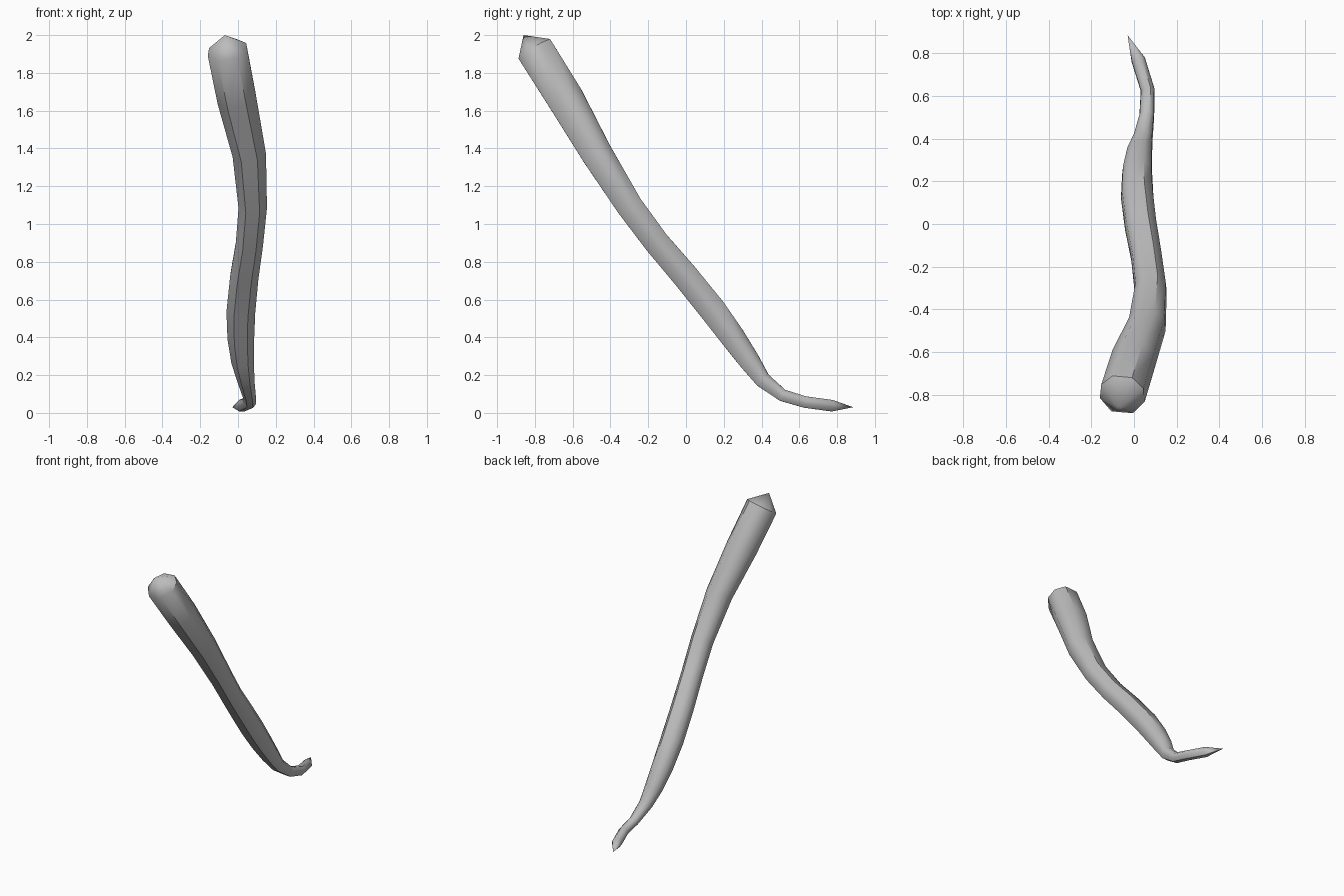
import bpy, bmesh, math
from mathutils import Vector

cube = bpy.data.objects.get("Cube")
if cube:
    bpy.data.objects.remove(cube, do_unlink=True)

# Plain grey material
grey = bpy.data.materials.new("grey")
grey.use_nodes = True
colour = (0.5, 0.5, 0.5, 1)
grey.diffuse_color = colour
grey.node_tree.nodes["Principled BSDF"].inputs["Base Color"].default_value = colour

# Spine stations: x, y, z, radius
SPINE = [
    (-0.055, -0.80, 1.92, 0.110),
    (-0.005, -0.64, 1.665, 0.108),
    (0.06, -0.475, 1.375, 0.092),
    (0.078, -0.30, 1.095, 0.078),
    (0.06, -0.155, 0.90, 0.075),
    (0.033, -0.007, 0.727, 0.078),
    (0.015, 0.14, 0.545, 0.079),
    (0.015, 0.247, 0.40, 0.073),
    (0.025, 0.335, 0.275, 0.062),
    (0.042, 0.405, 0.175, 0.047),
    (0.06, 0.51, 0.093, 0.036),
    (0.064, 0.63, 0.057, 0.034),
    (0.02, 0.77, 0.038, 0.034),
]
BUTT_POINT = (-0.07, -0.86, 2.0)
TIP_POINT = (-0.03, 0.885, 0.03)
# Cross-section corners, rounder above and flatter below
ANGLES = [math.radians(a) for a in (25, 65, 105, 152, -152, -105, -65, -25)]


def ring(bm, i):
    """Add the cross-section at one spine station."""
    centre = Vector(SPINE[i][:3])
    before = Vector(SPINE[max(i - 1, 0)][:3])
    after = Vector(SPINE[i + 1][:3]) if i + 1 < len(SPINE) else Vector(TIP_POINT)
    along = (after - before).normalized()
    side = Vector((1, 0, 0))
    side = (side - along * side.dot(along)).normalized()
    up = side.cross(along)
    r = SPINE[i][3]
    return [bm.verts.new(centre + r * (math.cos(a) * up + math.sin(a) * side))
            for a in ANGLES]


# Curved tapering limb with a pointed cap at each end
bm = bmesh.new()
rings = [ring(bm, i) for i in range(len(SPINE))]
butt, tip = bm.verts.new(BUTT_POINT), bm.verts.new(TIP_POINT)
n = len(ANGLES)
for k in range(n):
    j = (k + 1) % n
    for a, b in zip(rings, rings[1:]):
        bm.faces.new((a[k], a[j], b[j], b[k]))
    bm.faces.new((butt, rings[0][j], rings[0][k]))
    bm.faces.new((tip, rings[-1][k], rings[-1][j]))
bmesh.ops.recalc_face_normals(bm, faces=bm.faces)

mesh = bpy.data.meshes.new("tapered_limb")
bm.to_mesh(mesh)
bm.free()
mesh.materials.append(grey)
limb = bpy.data.objects.new("tapered_limb", mesh)
bpy.context.collection.objects.link(limb)

# Smooth sides with crisp lower edges and rim
bpy.ops.object.select_all(action="DESELECT")
limb.select_set(True)
bpy.context.view_layer.objects.active = limb
bpy.ops.object.shade_smooth_by_angle(angle=math.radians(45))
